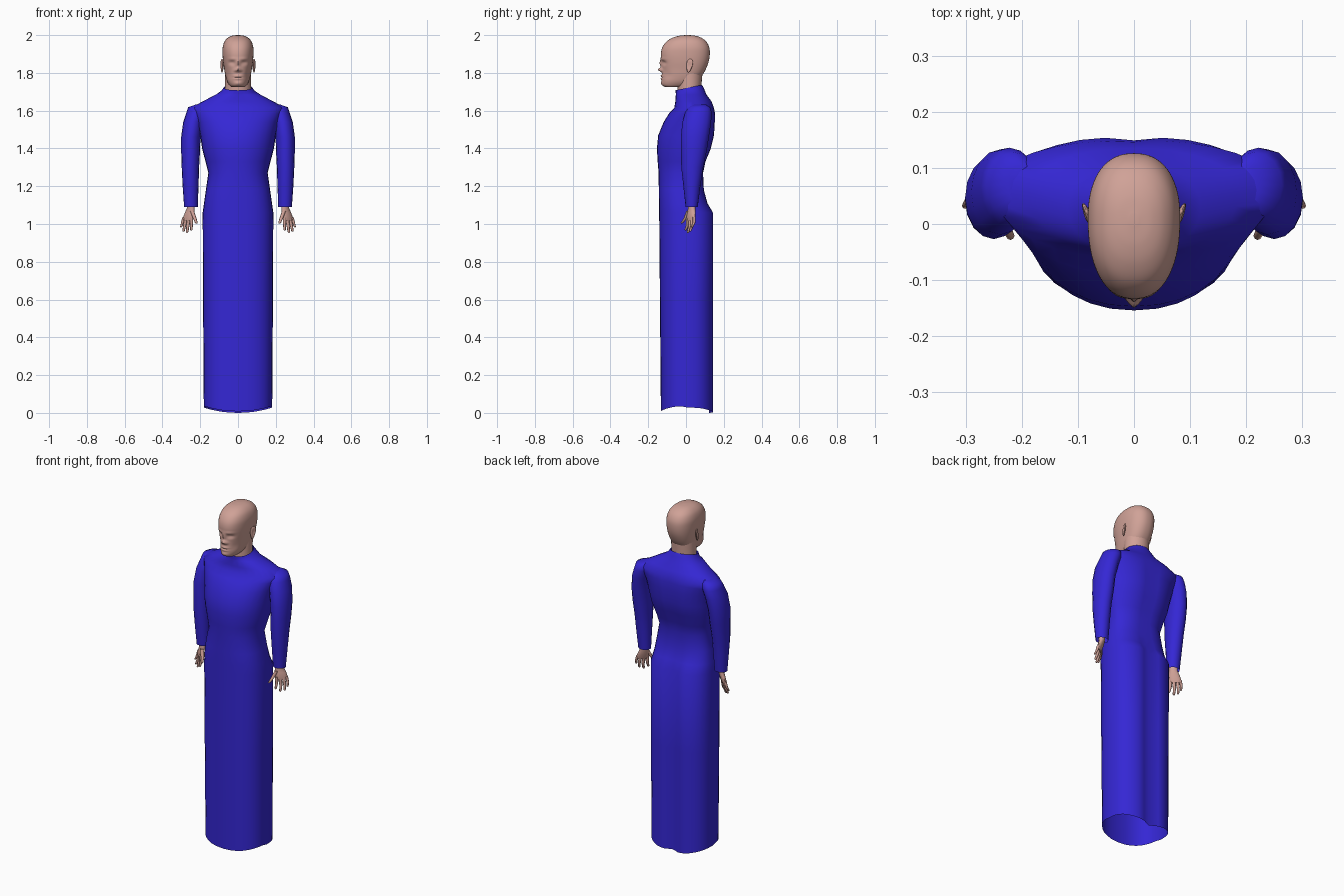
import bpy, bmesh, math
from mathutils import Vector


def material(name, rgb):
    m = bpy.data.materials.new(name)
    m.diffuse_color = (*rgb, 1)
    return m


BLUE = material("robe blue", (0.035, 0.02, 0.66))
SKIN = material("skin", (0.63, 0.36, 0.31))


def loft(name, rings, mat, cap_low=True, cap_high=True, mirror=False):
    """Skin a stack of horizontal rings listed from low to high."""
    bm = bmesh.new()
    rows = [[bm.verts.new(p) for p in r] for r in rings]
    n = len(rows[0])
    for a, b in zip(rows, rows[1:]):
        for i in range(n):
            j = (i + 1) % n
            bm.faces.new((a[i], a[j], b[j], b[i]))
    if cap_low:
        bm.faces.new(rows[0][::-1])
    if cap_high:
        bm.faces.new(rows[-1])
    return finish(name, bm, mat, mirror)


def finish(name, bm, mat, mirror=False):
    me = bpy.data.meshes.new(name)
    bm.to_mesh(me)
    bm.free()
    me.materials.append(mat)
    me.shade_smooth()
    me.set_sharp_from_angle(angle=math.radians(60))
    ob = bpy.data.objects.new(name, me)
    bpy.context.collection.objects.link(ob)
    if mirror:
        ob.modifiers.new("mirror", 'MIRROR')
    return ob


def power(v, e):
    return math.copysign(abs(v) ** e, v)


def section(z, w, yf, yb, yc, n, e=2.0):
    """Body outline: half width w, front yf, back yb, widest at yc."""
    pts = []
    for i in range(n):
        t = 2 * math.pi * i / n
        s = power(math.sin(t), 2 / e)
        y = yc + s * ((yb - yc) if s > 0 else (yc - yf))
        pts.append(Vector((w * power(math.cos(t), 2 / e), y, z)))
    return pts


def oval(x, y, z, ra, rb, turn=0.0, n=12):
    """Limb outline: radii ra, rb turned about z."""
    c, s = math.cos(turn), math.sin(turn)
    pts = []
    for i in range(n):
        t = 2 * math.pi * i / n
        u, v = ra * math.cos(t), rb * math.sin(t)
        pts.append(Vector((x + u * c - v * s, y + u * s + v * c, z)))
    return pts


def smooth_rows(rows, steps):
    """Catmull-Rom interpolation between profile rows."""
    out = []
    for k in range(len(rows) - 1):
        p0, p1 = rows[max(k - 1, 0)], rows[k]
        p2, p3 = rows[k + 1], rows[min(k + 2, len(rows) - 1)]
        for s in range(steps):
            t = s / steps
            out.append([0.5 * (2 * b + (c - a) * t + (2 * a - 5 * b + 4 * c - d) * t * t
                               + (3 * b - a - 3 * c + d) * t ** 3)
                        for a, b, c, d in zip(p0, p1, p2, p3)])
    return out + [list(rows[-1])]


# Robe body: z, half width, front, back, widest y, back groove
robe_rows = [
    (0.00, .181, -.133, .151, .01, .030), (0.60, .185, -.138, .151, .01, .030),
    (1.06, .187, -.142, .151, .01, .030), (1.11, .180, -.143, .118, .00, .012),
    (1.18, .170, -.144, .097, .00, .004), (1.27, .157, -.145, .095, .00, .006),
    (1.33, .172, -.150, .108, .01, .008), (1.40, .190, -.154, .137, .02, .010),
    (1.47, .200, -.147, .154, .03, .012), (1.54, .215, -.118, .157, .04, .010),
    (1.585, .235, -.090, .157, .055, .008), (1.615, .250, -.062, .150, .065, .004),
    (1.650, .185, -.056, .135, .055, 0), (1.685, .118, -.054, .108, .03, 0),
    (1.703, .088, -.054, .095, .02, 0), (1.722, .076, -.055, .085, .015, 0)]
rings = []
for z, w, yf, yb, yc, groove in robe_rows:
    ring = section(z, w, yf, yb, yc, 32, 2.5 if z < 1.2 else 2.15)
    for p in ring:
        if p.y > yc:
            p.y -= groove * math.exp(-(p.x / .04) ** 2)
        if z > 1.7:                       # collar dips at the front
            p.z += .2 * (p.y - .015)
        if z == 0:                        # hem rises at the sides
            p.z += .028 * (p.x / w) ** 2 + (.008 if p.y < 0 else 0)
    rings.append(ring)
loft("robe", rings, BLUE, False, False)

# Sleeves, open at the cuff
sleeve = [(.249, .030, 1.09, .036, .032), (.251, .031, 1.20, .042, .045),
          (.252, .033, 1.30, .046, .058), (.251, .042, 1.39, .050, .068),
          (.250, .047, 1.46, .051, .074), (.238, .057, 1.54, .052, .076),
          (.222, .066, 1.59, .051, .070), (.215, .070, 1.618, .049, .058),
          (.200, .070, 1.632, .025, .035)]
loft("sleeves", [oval(*r, n=16) for r in sleeve], BLUE, False, True, True)

# Palms, turned so the thumb points forward and inward
palm = [(.267, .026, 1.018, .030, .009), (.264, .027, 1.035, .034, .013),
        (.256, .028, 1.060, .031, .015), (.250, .030, 1.085, .023, .016),
        (.249, .030, 1.120, .024, .020)]
loft("palms", [oval(*r, turn=math.radians(40)) for r in palm], SKIN, mirror=True)

# Fingers and thumbs: base, tip, radius
digits = {
    "index_fingers": ((.246, .009, 1.035), (.247, -.002, .966), .0085),
    "middle_fingers": ((.260, .021, 1.032), (.270, .010, .953), .0088),
    "ring_fingers": ((.274, .032, 1.032), (.289, .022, .960), .0085),
    "little_fingers": ((.286, .043, 1.036), (.302, .032, .982), .0075),
    "thumbs": ((.243, .012, 1.068), (.219, -.023, 1.003), .0100)}
for name, (base, tip, r) in digits.items():
    base, tip = Vector(base), Vector(tip)
    rings = []
    for f, k in ((1, .35), (.94, .75), (.6, .92), (.5, 1), (0, 1.1)):
        p = base.lerp(tip, f)
        if 0 < f < .9:
            p.y += .005                   # slight bend
        rings.append(oval(*p, r * k, r * k, n=8))
    loft(name, rings, SKIN, mirror=True)

# Neck
loft("neck", [section(z, .069, -.046, b, .02, 24) for z, b in
              ((1.66, .078), (1.72, .080), (1.77, .085), (1.81, .088))], SKIN)

# Head: z, half width, front, back, widest y
head_rows = [
    (1.725, .034, -.110, -.01, -.06), (1.735, .046, -.125, .02, -.04),
    (1.755, .058, -.129, .06, -.02), (1.785, .067, -.128, .085, 0),
    (1.820, .073, -.126, .105, .01), (1.860, .079, -.130, .120, .01),
    (1.900, .082, -.133, .126, .01), (1.935, .081, -.125, .123, .01),
    (1.965, .072, -.104, .108, .01), (1.985, .055, -.073, .083, .01),
    (1.996, .033, -.038, .052, .01), (2.000, .008, -.002, .018, .008)]
# Facial relief: x, z, spread x, spread z, push along y
relief = [
    (0, 1.850, .009, .020, -.011), (0, 1.817, .011, .010, -.024),
    (.014, 1.812, .008, .007, -.008), (.032, 1.853, .015, .010, .012),
    (.032, 1.851, .009, .005, -.004), (.030, 1.874, .022, .007, -.004),
    (0, 1.783, .020, .005, -.007), (0, 1.769, .018, .005, -.006),
    (0, 1.776, .022, .003, .004), (0, 1.745, .018, .010, -.005),
    (.048, 1.790, .014, .022, .006)]
rings = []
for row in smooth_rows(head_rows, 7):
    ring = section(*row, 72, 2.3)
    for p in ring:
        if p.y < -.03:
            p.y += sum(d * math.exp(-((abs(p.x) - x) / sx) ** 2 - ((p.z - z) / sz) ** 2)
                       for x, z, sx, sz, d in relief)
    rings.append(ring)
loft("head", rings, SKIN)

# Ears: flattened shells flaring outward to the back, hollowed outside
bm = bmesh.new()
bmesh.ops.create_uvsphere(bm, u_segments=16, v_segments=12, radius=1)
for v in bm.verts:
    x, y, z = v.co
    if x > 0:
        x -= 1.1 * math.exp(-((y * y + z * z) / .3))
    y *= .75 + .25 * z
    v.co = (.085 + .007 * x + .007 * y, .018 + .022 * y + .005 * z, 1.838 + .036 * z)
finish("ears", bm, SKIN, True)
